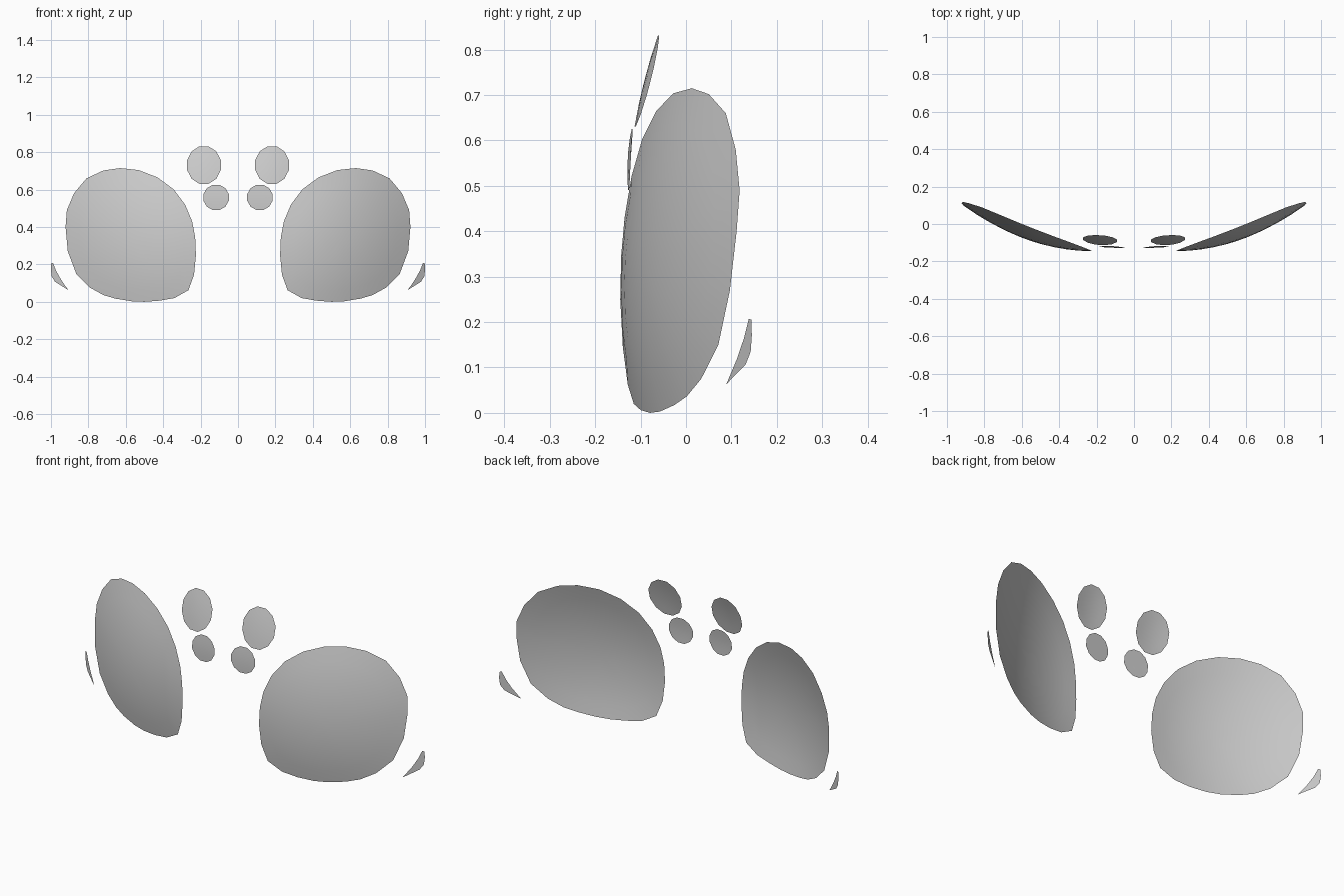
import bpy, bmesh, math

if "Cube" in bpy.data.objects:
    bpy.data.objects.remove(bpy.data.objects["Cube"])


def sheet(name, outline, depth, rings=5):
    """Curved one-sided sheet: front outline (x, z) pushed back by depth(x, z), mirrored in x."""
    n = len(outline)
    cx = sum(p[0] for p in outline) / n
    cz = sum(p[1] for p in outline) / n
    bm = bmesh.new()
    centre = bm.verts.new((cx, depth(cx, cz), cz))
    loops = []
    for r in range(1, rings + 1):
        t = r / rings
        loop = []
        for x, z in outline:
            px, pz = cx + (x - cx) * t, cz + (z - cz) * t
            loop.append(bm.verts.new((px, depth(px, pz), pz)))
        loops.append(loop)
    # Outlines run counter-clockwise seen from the front, so normals face -y
    for i in range(n):
        j = (i + 1) % n
        bm.faces.new((centre, loops[0][i], loops[0][j]))
        for a, b in zip(loops, loops[1:]):
            bm.faces.new((a[i], b[i], b[j], a[j]))
    for f in bm.faces:
        f.smooth = True
    mesh = bpy.data.meshes.new(name)
    bm.to_mesh(mesh)
    bm.free()
    obj = bpy.data.objects.new(name, mesh)
    bpy.context.collection.objects.link(obj)
    mirror = obj.modifiers.new("mirror", 'MIRROR')
    mirror.use_axis = (True, False, False)
    mirror.use_mirror_merge = False
    return obj


def oval(cx, cz, rx, rz, sides, turn=0.0):
    return [(cx + rx * math.cos(turn + 2 * math.pi * i / sides),
             cz + rz * math.sin(turn + 2 * math.pi * i / sides)) for i in range(sides)]


# Large rounded eye patches wrapping around the sides
eye = [(.63, .715), (.53, .704), (.43, .665), (.345, .602), (.283, .52), (.245, .43),
       (.229, .345), (.225, .25), (.235, .145), (.265, .062), (.34, .02), (.42, .006),
       (.50, 0), (.57, .003), (.655, .017), (.72, .036), (.79, .075), (.865, .15),
       (.91, .27), (.922, .40), (.915, .49), (.877, .58), (.81, .66), (.72, .702)]
sheet("eye_patch", eye,
      lambda x, z: -.145 + .515 * (x - .225) ** 2 + .37 * (z - .27) ** 2)

# Upper brow spots, leaning back
sheet("upper_spot", oval(.182, .731, .093, .104, 12, .26),
      lambda x, z: -.091 + .255 * (z - .73) + .4 * (z - .73) ** 2
      + .06 * (x - .18) + .8 * (x - .18) ** 2, 3)

# Lower, smaller spots
sheet("lower_spot", oval(.117, .558, .070, .070, 12, .26),
      lambda x, z: -.125 + .06 * (z - .56) + .6 * (z - .56) ** 2 + .05 * (x - .117), 3)

# Thin crescent marks on the outer cheeks
cheek = [(.999, .205), (.989, .207), (.972, .165), (.947, .12), (.908, .063),
         (.978, .107), (.996, .135), (1.0, .17)]
sheet("cheek_mark", cheek, lambda x, z: .09 + .61 * (x - .91), 2)
